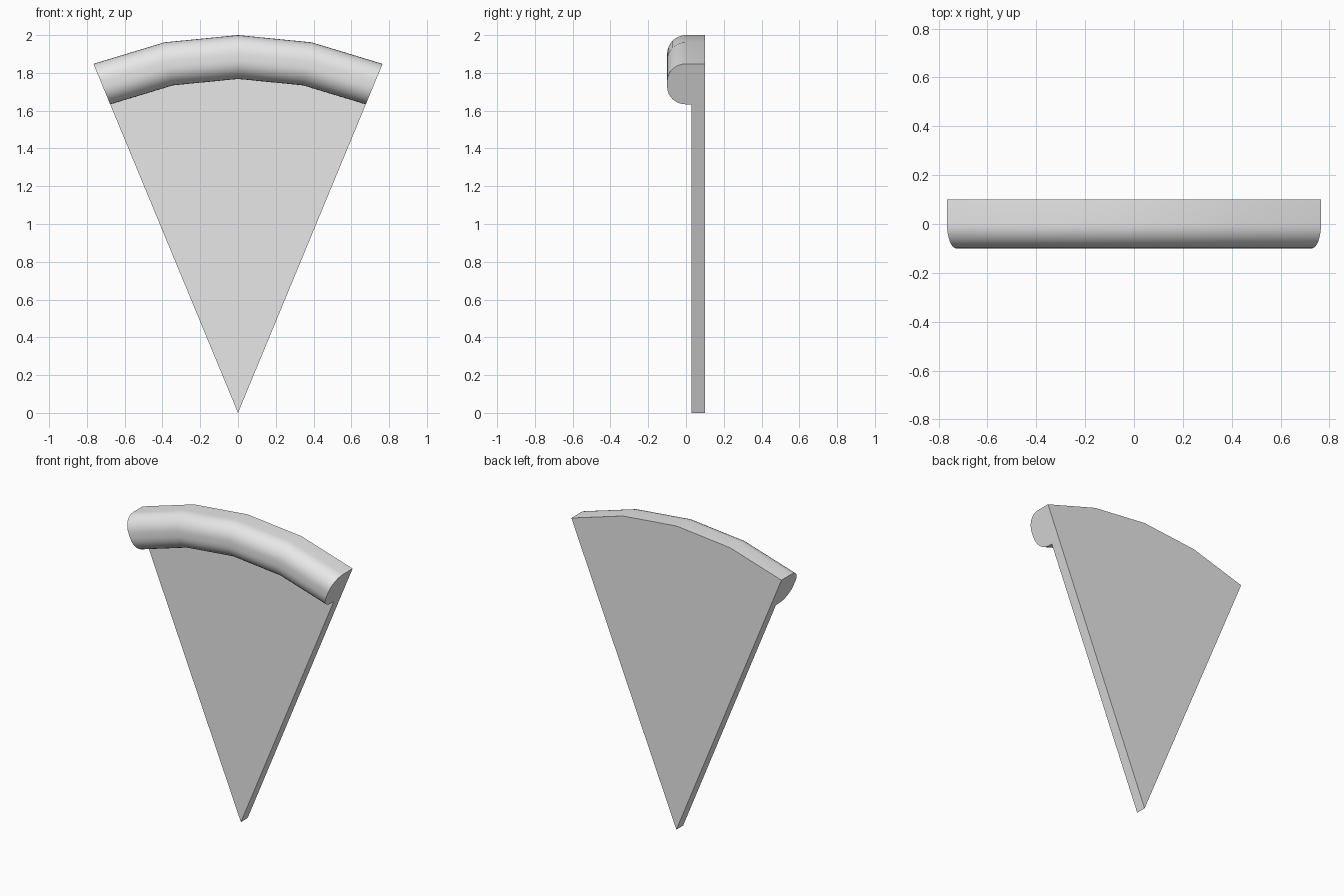
import bpy, bmesh
from math import sin, cos, pi, radians

if "Cube" in bpy.data.objects:
    bpy.data.objects.remove(bpy.data.objects["Cube"], do_unlink=True)

HALF_ANGLE, SEGMENTS = radians(22.5), 4
OUTER, INNER = 2.0, 1.768
BACK, TOPPING, FRONT = 0.1, 0.03, -0.1
ROUND, STEPS = 0.1, 8

grey = bpy.data.materials.new("plain grey")
grey.use_nodes = True
grey.diffuse_color = (0.8, 0.8, 0.8, 1)
grey.node_tree.nodes["Principled BSDF"].inputs["Base Color"].default_value = grey.diffuse_color


def sweep(name, profile):
    """Turn a closed (depth, radius) profile through the slice angle and cap its ends."""
    bm = bmesh.new()
    rings = []
    for i in range(SEGMENTS + 1):
        a = HALF_ANGLE * (2 * i / SEGMENTS - 1)
        rings.append([bm.verts.new((r * sin(a), y, r * cos(a))) for y, r in profile])
    n = len(profile)
    for a, b in zip(rings, rings[1:]):
        for j in range(n):
            k = (j + 1) % n
            if profile[j][1] + profile[k][1] > 0:
                bm.faces.new((a[j], a[k], b[k], b[j]))
    bm.faces.new(rings[0])
    bm.faces.new(rings[-1])
    bmesh.ops.remove_doubles(bm, verts=bm.verts, dist=1e-5)
    bmesh.ops.recalc_face_normals(bm, faces=bm.faces)
    mesh = bpy.data.meshes.new(name)
    bm.to_mesh(mesh)
    bm.free()
    mesh.materials.append(grey)
    obj = bpy.data.objects.new(name, mesh)
    bpy.context.collection.objects.link(obj)
    bpy.ops.object.select_all(action="DESELECT")
    obj.select_set(True)
    bpy.context.view_layer.objects.active = obj
    bpy.ops.object.shade_smooth_by_angle(angle=radians(30))
    return obj


def fillet(radius, start):
    """Quarter round on the front of the crust."""
    turns = [start + pi / 2 * i / STEPS for i in range(STEPS + 1)]
    return [(FRONT + ROUND + ROUND * cos(t), radius + ROUND * sin(t)) for t in turns]


# Thin flat wedge
sweep("slice_base", [(BACK, 0), (TOPPING, 0), (TOPPING, INNER), (BACK, INNER)])

# Thick crust with a rounded front
sweep("crust", [(BACK, OUTER)]
      + fillet(OUTER - ROUND, pi / 2)
      + fillet(INNER + ROUND, pi)
      + [(TOPPING, INNER), (BACK, INNER)])
